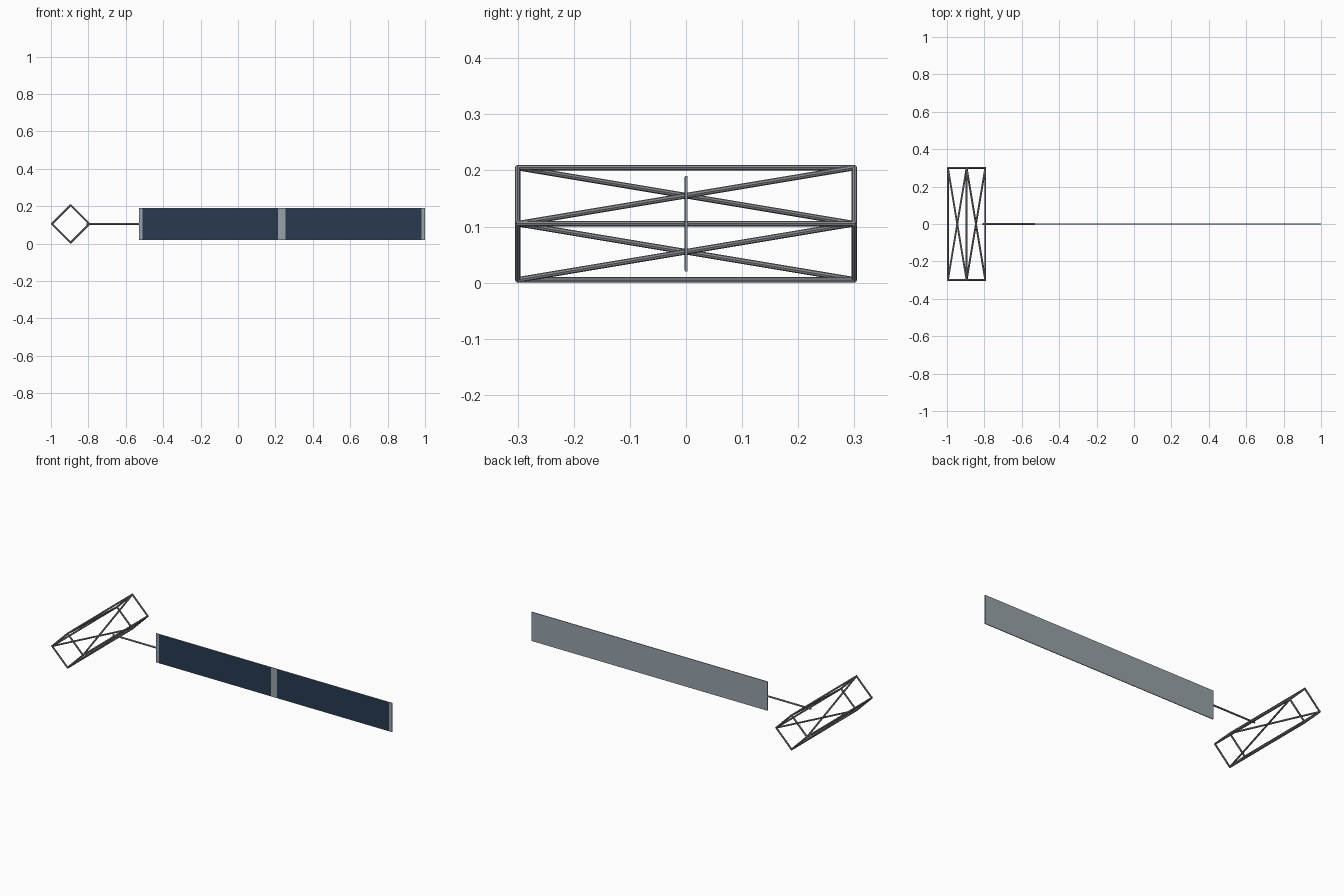
import bpy
from mathutils import Vector

cube = bpy.data.objects.get("Cube")
if cube:
    bpy.data.objects.remove(cube, do_unlink=True)


def material(name, rgb):
    m = bpy.data.materials.new(name)
    m.use_nodes = True
    m.diffuse_color = (*rgb, 1)
    m.node_tree.nodes["Principled BSDF"].inputs["Base Color"].default_value = (*rgb, 1)
    return m


strut_grey = material("strut grey", (0.25, 0.26, 0.28))
panel_grey = material("panel blue grey", (0.31, 0.365, 0.40))
cell_blue = material("solar cell navy", (0.021, 0.042, 0.08))

RADIUS = 0.005


def tube(name, a, b):
    a, b = Vector(a), Vector(b)
    d = b - a
    bpy.ops.mesh.primitive_cylinder_add(
        vertices=8, radius=RADIUS, depth=d.length, location=(a + b) / 2,
        rotation=d.to_track_quat('Z', 'Y').to_euler())
    ob = bpy.context.object
    ob.name = name
    ob.data.materials.append(strut_grey)
    bpy.ops.object.shade_smooth_by_angle()


def box(name, x0, x1, y0, y1, z0, z1, mat):
    bpy.ops.mesh.primitive_cube_add(
        size=1, location=((x0 + x1) / 2, (y0 + y1) / 2, (z0 + z1) / 2))
    ob = bpy.context.object
    ob.name = name
    ob.scale = (x1 - x0, y1 - y0, z1 - z0)
    bpy.ops.object.transform_apply(location=False, rotation=False, scale=True)
    ob.data.materials.append(mat)


# Truss: a diamond section along y, with one diagonal winding round each side
cx, cz, half, length = -0.895, 0.105, 0.1, 0.3
corners = [(cx + half, cz), (cx, cz + half), (cx - half, cz), (cx, cz - half)]
for i, (x, z) in enumerate(corners):
    nx, nz = corners[(i + 1) % 4]
    tube("truss_rail", (x, -length - RADIUS / 2, z), (x, length + RADIUS / 2, z))
    tube("truss_brace", (x, -length, z), (nx, length, nz))
    for y in (-length, length):
        tube("truss_end_bar", (x, y, z), (nx, y, nz))

# Boom joining the truss to the panel
tube("panel_boom", (cx + half - 0.015, 0, cz), (-0.53, 0, cz))

# Solar panel with two cell areas on the front
box("panel_backing", -0.53, 1.0, -0.002, 0.0025, cz - 0.085, cz + 0.085, panel_grey)
for x0, x1 in ((-0.511, 0.215), (0.255, 0.981)):
    box("solar_cells", x0, x1, -0.003, -0.001, cz - 0.083, cz + 0.083, cell_blue)
